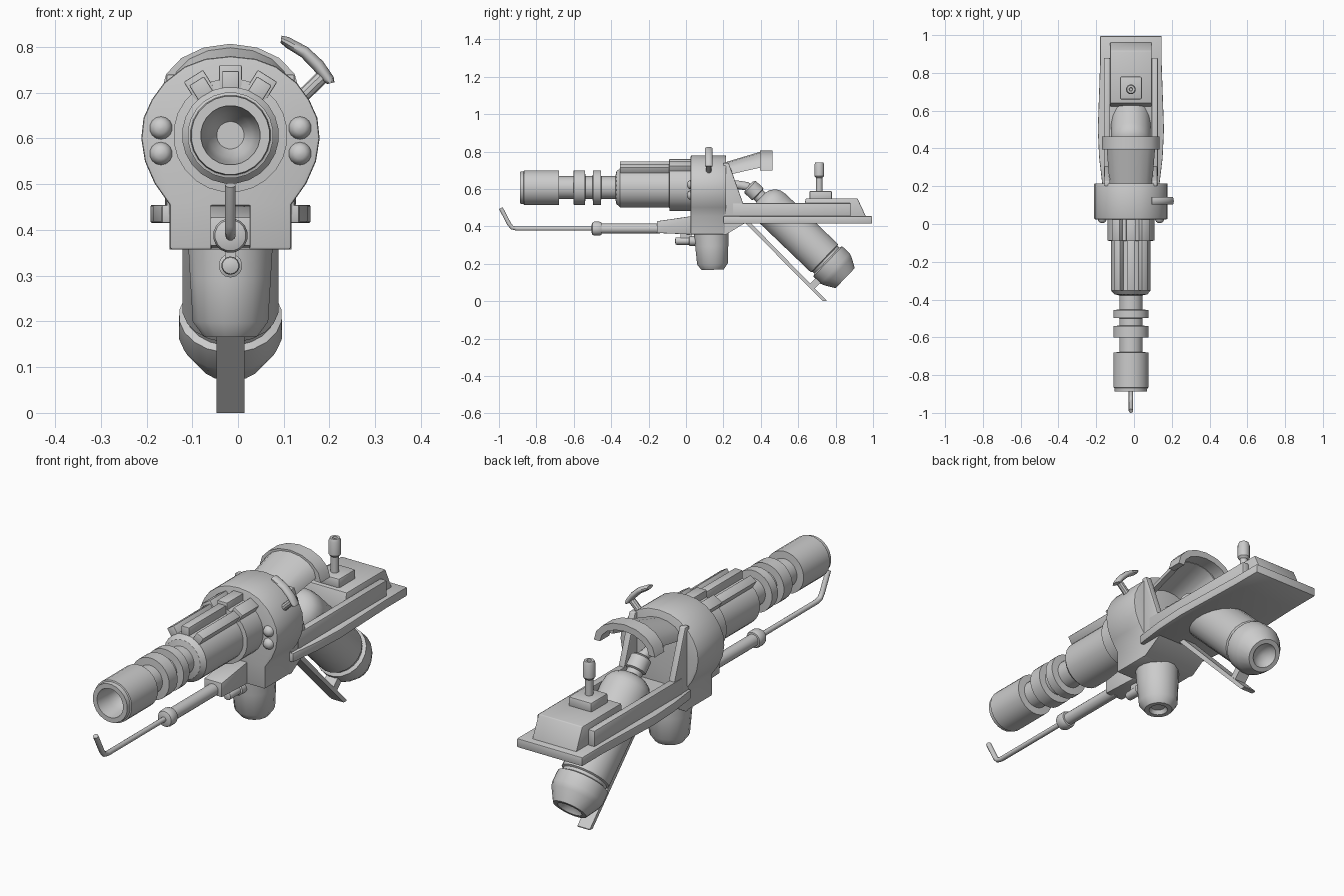
import bpy, bmesh, math
from mathutils import Vector, Matrix

CX = -0.0165          # the whole device is built around this line
AXIS_Z = 0.607        # barrel height
grey = bpy.data.materials.new("plain grey")
grey.diffuse_color = (0.6, 0.6, 0.6, 1)


def finish(name, bm, bevel=0.0, angle=35):
    """Turn a bmesh into a named object with smooth faces and sharp edges."""
    bmesh.ops.recalc_face_normals(bm, faces=bm.faces)
    if bevel:
        edges = [e for e in bm.edges if len(e.link_faces) == 2
                 and e.calc_face_angle(0) > math.radians(40)]
        bmesh.ops.bevel(bm, geom=edges, offset=bevel, segments=2, profile=0.5,
                        affect='EDGES', clamp_overlap=True)
    for f in bm.faces:
        f.smooth = True
    for e in bm.edges:
        if len(e.link_faces) == 2 and e.calc_face_angle(0) > math.radians(angle):
            e.smooth = False
    me = bpy.data.meshes.new(name)
    bm.to_mesh(me)
    bm.free()
    me.materials.append(grey)
    ob = bpy.data.objects.new(name, me)
    bpy.context.collection.objects.link(ob)
    return ob


def loft(name, rings, closed=True, bevel=0.0, angle=35):
    """Skin a list of rings of 3D points and cap both ends."""
    bm = bmesh.new()
    vs = [[bm.verts.new(p) for p in ring] for ring in rings]
    n = len(vs[0])
    for a, b in zip(vs, vs[1:]):
        for i in range(n):
            j = (i + 1) % n
            bm.faces.new((a[i], a[j], b[j], b[i]))
    bm.faces.new(vs[0])
    bm.faces.new(vs[-1])
    return finish(name, bm, bevel, angle)


def lathe(name, profile, origin, direction=(0, 1, 0), sides=20, angle=35):
    """Turn (radius, distance) pairs around an axis."""
    q = Vector(direction).to_track_quat('Z', 'Y')
    o = Vector(origin)
    rings = []
    for r, s in profile:
        rings.append([o + q @ Vector((r * math.cos(t), r * math.sin(t), s))
                      for t in (2 * math.pi * (i + 0.5) / sides for i in range(sides))])
    return loft(name, rings, angle=angle)


def tube(name, path, r, sides=10):
    """Round rod along a path lying in a plane of constant x."""
    pts = [Vector(p) for p in path]
    rings = []
    for i, p in enumerate(pts):
        t = (pts[min(i + 1, len(pts) - 1)] - pts[max(i - 1, 0)]).normalized()
        u = Vector((1, 0, 0))
        v = t.cross(u)
        rings.append([p + r * (math.cos(a) * u + math.sin(a) * v)
                      for a in (2 * math.pi * k / sides for k in range(sides))])
    return loft(name, rings, angle=50)


def prism_x(name, pts, x0, x1, bevel=0.0):
    """Side profile of (y, z) points, x measured from the centre line."""
    return loft(name, [[(CX + x, y, z) for y, z in pts] for x in (x0, x1)], bevel=bevel)


def prism_y(name, pts, y0, y1, bevel=0.0):
    return loft(name, [[(CX + x, y, z) for x, z in pts] for y in (y0, y1)], bevel=bevel)


def prism_z(name, pts, z0, z1, bevel=0.0):
    return loft(name, [[(CX + x, y, z) for x, y in pts] for z in (z0, z1)], bevel=bevel)


def box(name, x0, x1, y0, y1, z0, z1, bevel=0.0):
    return prism_x(name, [(y0, z0), (y1, z0), (y1, z1), (y0, z1)], x0, x1, bevel)


def mirrored(half):
    return half + [(-x, z) for x, z in reversed(half) if x > 0]


# barrel: hollow muzzle, two collars, flared sleeve and breech ring
lathe("barrel", [(0.03, -0.74), (0.048, -0.77), (0.058, -0.82), (0.065, -0.887), (0.086, -0.887),
                 (0.088, -0.868), (0.094, -0.866), (0.094, -0.68), (0.062, -0.678),
                 (0.062, -0.602), (0.094, -0.6), (0.094, -0.54), (0.062, -0.538),
                 (0.062, -0.499), (0.094, -0.497), (0.094, -0.455), (0.062, -0.453),
                 (0.062, -0.378), (0.088, -0.372), (0.106, -0.352), (0.106, -0.09), (0.125, -0.088),
                 (0.125, 0.05)], (CX, 0, AXIS_Z), sides=24)

# three cooling fins fanned over the sleeve
for name, tilt in (("left_fin", -32), ("top_fin", 0), ("right_fin", 32)):
    turn = (Matrix.Translation((CX, 0, AXIS_Z)) @ Matrix.Rotation(math.radians(tilt), 4, 'Y')
            @ Matrix.Translation((-CX, 0, 0)))
    for part, hw, y0, y1, top in (("_front", 0.019, -0.353, -0.08, 0.14),
                                  ("_rear", 0.025, -0.09, 0.04, 0.153)):
        fin = box(name + part, -hw, hw, y0, y1, 0.09, top, 0.003)
        fin.data.transform(turn)

# receiver: rounded drum with a square foot
prism_y("receiver", mirrored([(0, 0.78), (0.055, 0.774), (0.1, 0.757), (0.145, 0.722), (0.172, 0.685),
                              (0.19, 0.645), (0.195, 0.6), (0.187, 0.55), (0.166, 0.502),
                              (0.133, 0.455), (0.133, 0.357)]), 0.025, 0.215, 0.006)
prism_x("receiver_heel", [(0.2, 0.357), (0.215, 0.357), (0.335, 0.43), (0.335, 0.455), (0.2, 0.455)],
        -0.133, 0.133)
for side, s in (("left", -1), ("right", 1)):
    prism_x(side + "_rear_wall", [(0.2, 0.74), (0.228, 0.74), (0.33, 0.455), (0.2, 0.43)],
            s * 0.11, s * 0.14, 0.004)
    for z in (0.567, 0.623):
        lathe(side + "_bolt", [(0.025, 0.02), (0.025, 0.0), (0.02, -0.012), (0.012, -0.018),
                               (0.002, -0.02)], (CX + s * 0.152, 0.025, z), sides=14, angle=60)


# rear hood: arched sheet rising to a wider lip
def arch(y, hw, top, low, thick):
    n = 8
    angles = [math.pi * i / n for i in range(n + 1)]
    out = [(CX + hw * math.cos(a), y, low + (top - low) * math.sin(a)) for a in angles]
    inn = [(CX + (hw - thick) * math.cos(a), y, low + (top - thick - low) * math.sin(a))
           for a in reversed(angles)]
    return out + inn


loft("hood", [arch(0.2, 0.112, 0.74, 0.67, 0.025), arch(0.4, 0.128, 0.8, 0.715, 0.025)])
loft("hood_lip", [arch(0.395, 0.152, 0.807, 0.70, 0.03), arch(0.462, 0.152, 0.807, 0.70, 0.03)])

# side handle: stem and curved pad
lathe("handle_stem", [(0.015, 0), (0.015, 0.09)], (0.128, 0.122, 0.68), (0.72, 0, 0.7), 10)
pad = []
for x, z, h in ((0.094, 0.817, 0.008), (0.108, 0.81, 0.012), (0.145, 0.789, 0.013),
                (0.175, 0.76, 0.014), (0.197, 0.73, 0.013), (0.203, 0.721, 0.008)):
    n = Vector((x - 0.08, 0, z - 0.69)).normalized()
    pad.append([Vector((x, 0.122, z)) + n * (h * math.cos(a)) + Vector((0, 0.021 * math.sin(a), 0))
                for a in (math.pi * k / 5 for k in range(10))])
loft("handle_pad", pad, angle=50)

# stock: platform, raised deck and side rails
prism_z("stock_platform", [(-0.15, 0.2), (-0.168, 0.35), (-0.175, 0.5), (-0.163, 0.85), (-0.163, 0.995),
                           (0.163, 0.995), (0.163, 0.85), (0.175, 0.5), (0.168, 0.35), (0.15, 0.2)],
        0.415, 0.455, 0.004)
prism_x("stock_deck", [(0.62, 0.44), (0.64, 0.55), (0.917, 0.55), (0.968, 0.44)], -0.11, 0.11, 0.004)
for side, s in (("left", -1), ("right", 1)):
    box(side + "_rail", s * 0.11, s * 0.143, 0.25, 0.88, 0.45, 0.525, 0.006)

# control stick on its base
box("stick_base", -0.058, 0.058, 0.66, 0.78, 0.54, 0.59, 0.008)
lathe("control_stick", [(0.017, 0), (0.017, 0.075), (0.02, 0.077), (0.026, 0.085), (0.026, 0.145),
                        (0.021, 0.158), (0.01, 0.158), (0.008, 0.15)],
      (CX, 0.713, 0.585), (0, 0, 1), 14)

# slanted tank with domed top, collar and dished end cap
lathe("tank", [(0.03, -0.65), (0.045, -0.64), (0.045, -0.585), (0.035, -0.58), (0.035, -0.56),
               (0.06, -0.553), (0.085, -0.535), (0.1, -0.51), (0.106, -0.475), (0.106, -0.09),
               (0.098, -0.085), (0.098, -0.072), (0.113, -0.065), (0.114, -0.01), (0.105, 0.012),
               (0.075, 0.064), (0.055, 0.064), (0.04, 0.045), (0.01, 0.035)],
      (CX, 0.805, 0.168), (0, 0.72, -0.69), 20, 40)
tube("feed_pipe", [(CX, 0.18, 0.622), (CX, 0.28, 0.622), (CX, 0.325, 0.615), (CX, 0.36, 0.59),
                   (CX, 0.4, 0.555)], 0.024)

# strut below the tank
prism_x("tank_strut", [(0.315, 0.42), (0.345, 0.42), (0.752, 0.004), (0.752, 0.0), (0.732, 0.0)],
        -0.031, 0.031)
prism_x("strut_bracket", [(0.66, 0.09), (0.685, 0.065), (0.74, 0.12), (0.715, 0.145)], -0.028, 0.028)

# stubby grip under the receiver
lathe("grip", [(0.094, 0), (0.09, 0.07), (0.084, 0.165), (0.06, 0.197), (0.04, 0.197), (0.03, 0.18),
               (0.005, 0.178)], (CX, 0.135, 0.365), (0, 0.04, -1), 16, 40)

# forward block, small valve and pilot rod with bent tip
prism_x("forward_block", [(-0.155, 0.365), (-0.155, 0.428), (0.03, 0.455), (0.03, 0.357)],
        -0.044, 0.044, 0.003)
lathe("valve", [(0.008, -0.058), (0.018, -0.055), (0.02, -0.05), (0.02, 0.015), (0.026, 0.018),
                (0.026, 0.06)], (CX, 0, 0.322), sides=14)
box("valve_mount", -0.012, 0.012, -0.03, 0.03, 0.325, 0.37)
lathe("rod_sleeve", [(0.02, -0.505), (0.034, -0.5), (0.038, -0.49), (0.038, -0.462), (0.034, -0.453),
                     (0.027, -0.452), (0.027, -0.14)], (CX, 0, 0.388), sides=16)
tube("pilot_rod", [(CX, -0.48, 0.388), (CX, -0.905, 0.388), (CX, -0.93, 0.394), (CX, -0.945, 0.412),
                   (CX, -0.99, 0.498)], 0.0115)
